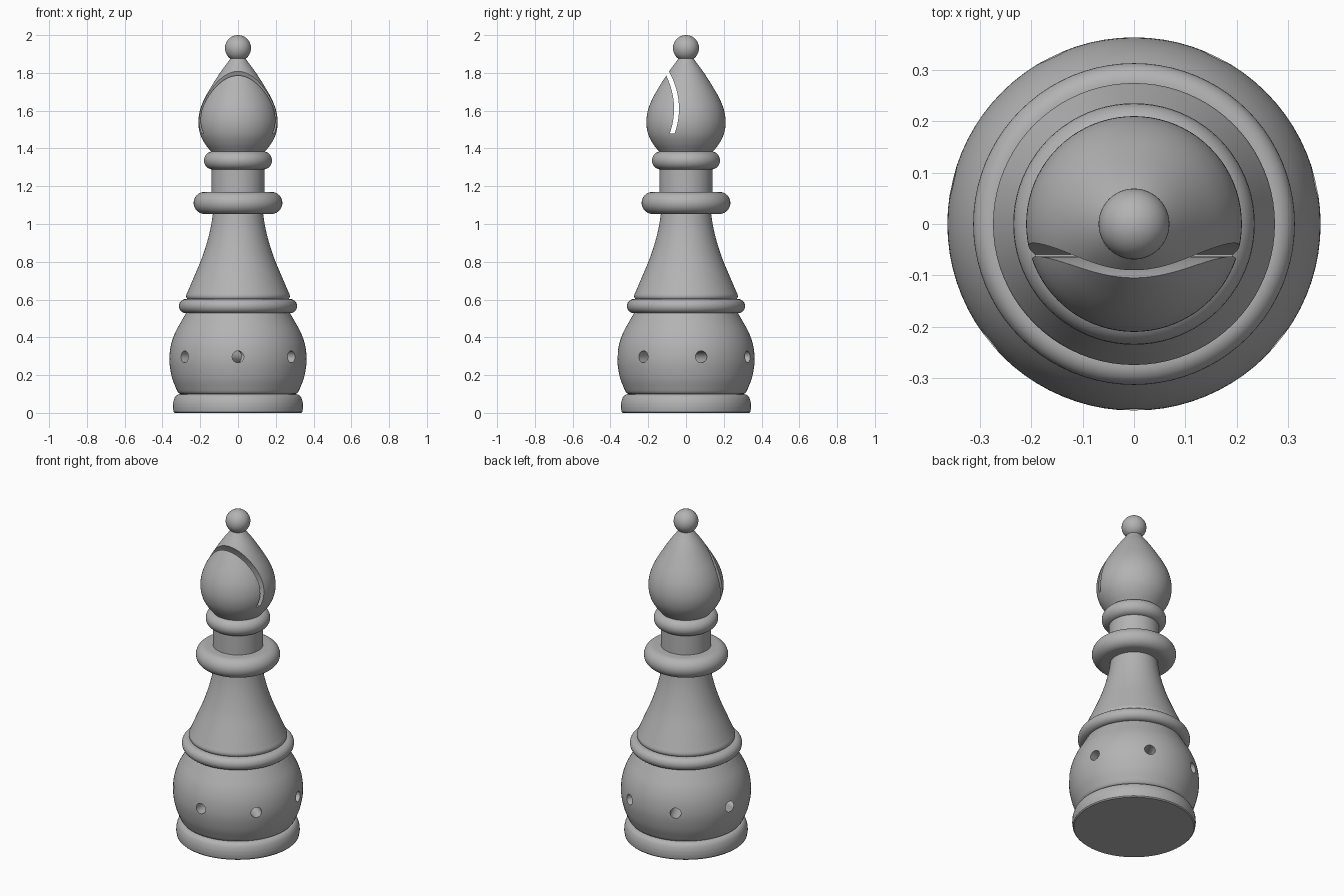
import bpy
import bmesh
from math import sin, cos, pi, radians
from mathutils import Matrix, Vector

SEGMENTS = 80

cube = bpy.data.objects.get("Cube")
if cube:
    bpy.data.objects.remove(cube)

grey = bpy.data.materials.new("plain grey")
grey.use_nodes = True
grey.diffuse_color = (0.45, 0.45, 0.45, 1)
grey.node_tree.nodes["Principled BSDF"].inputs["Base Color"].default_value = (0.45, 0.45, 0.45, 1)


def make_object(name, bm):
    bmesh.ops.recalc_face_normals(bm, faces=bm.faces[:])
    mesh = bpy.data.meshes.new(name)
    bm.to_mesh(mesh)
    bm.free()
    mesh.materials.append(grey)
    obj = bpy.data.objects.new(name, mesh)
    bpy.context.collection.objects.link(obj)
    return obj


def select_only(obj):
    bpy.ops.object.select_all(action='DESELECT')
    obj.select_set(True)
    bpy.context.view_layer.objects.active = obj


def smooth(obj):
    select_only(obj)
    bpy.ops.object.shade_smooth_by_angle(angle=radians(35))


def spline(points, steps=5):
    """Smooth curve through (radius, height) points."""
    p = [Vector(q) for q in points]
    p = [2 * p[0] - p[1]] + p + [2 * p[-1] - p[-2]]
    out = []
    for a, b, c, d in zip(p, p[1:], p[2:], p[3:]):
        for i in range(steps):
            t = i / steps
            out.append(0.5 * (2 * b + (c - a) * t + (2 * a - 5 * b + 4 * c - d) * t * t
                              + (3 * b - a - 3 * c + d) * t ** 3))
    return out + [p[-2]]


def lathe(name, profile):
    """Closed solid of revolution with flat end caps."""
    bm = bmesh.new()
    rings = [[bm.verts.new((r * cos(2 * pi * i / SEGMENTS), r * sin(2 * pi * i / SEGMENTS), z))
              for i in range(SEGMENTS)] for r, z in profile]
    for low, high in zip(rings, rings[1:]):
        for i in range(SEGMENTS):
            j = (i + 1) % SEGMENTS
            bm.faces.new((low[i], low[j], high[j], high[i]))
    bm.faces.new(rings[0])
    bm.faces.new(rings[-1])
    return make_object(name, bm)


def round_ring(name, radius, z0, z1):
    """Disc with a half-round rim."""
    half = (z1 - z0) / 2
    return lathe(name, [(radius - half + half * cos(a), z0 + half + half * sin(a))
                        for a in [pi * (k / 16 - 0.5) for k in range(17)]])


def cut(obj, cutter):
    mod = obj.modifiers.new("cut", 'BOOLEAN')
    mod.operation = 'DIFFERENCE'
    mod.solver = 'EXACT'
    mod.object = cutter
    select_only(obj)
    bpy.ops.object.modifier_apply(modifier=mod.name)
    bpy.data.objects.remove(cutter)


# Foot, rings and collar
parts = [
    lathe("foot", [(0.335, 0), (0.341, 0.006)] + spline(
        [(0.345, 0.03), (0.343, 0.055), (0.335, 0.08), (0.322, 0.095), (0.305, 0.1)])),
    round_ring("waist_ring", 0.313, 0.528, 0.603),
    round_ring("collar", 0.235, 1.053, 1.17),
    lathe("neck", [(0.14, 1.16), (0.14, 1.3)]),
    round_ring("head_ring", 0.18, 1.288, 1.385),
]

# Bulbous body with seven radial drill holes
body = lathe("body", spline(
    [(0.295, 0.099), (0.315, 0.106), (0.33, 0.135), (0.35, 0.19), (0.363, 0.27), (0.357, 0.35),
     (0.335, 0.42), (0.3, 0.485), (0.268, 0.54)]))
for k in range(7):
    bm = bmesh.new()
    turn = Matrix.Rotation(2 * pi * k / 7, 4, 'Z') @ Matrix.Translation((0, -0.25, 0.297))
    bmesh.ops.create_cone(bm, cap_ends=True, segments=24, radius1=0.031, radius2=0.031, depth=0.5,
                          matrix=turn @ Matrix.Rotation(pi / 2, 4, 'X'))
    cut(body, make_object("hole_cutter", bm))
parts.append(body)

# Flared stem
parts.append(lathe("stem", spline(
    [(0.255, 0.598), (0.27, 0.605), (0.274, 0.622), (0.263, 0.65), (0.233, 0.72), (0.195, 0.81),
     (0.165, 0.9), (0.145, 0.98), (0.132, 1.06)])))

# Pointed head with a curved slot
head = lathe("head", spline(
    [(0.14, 1.38), (0.175, 1.425), (0.2, 1.475), (0.21, 1.535), (0.202, 1.6), (0.177, 1.665),
     (0.137, 1.735), (0.092, 1.805), (0.055, 1.855), (0.032, 1.89)]))
heights = [1.48 + 0.4 * k / 20 for k in range(21)]
curve = [(-0.05 - 1.35 * (z - 1.61) ** 2, z) for z in heights]
outline = [(y - 0.013, z) for y, z in curve] + [(y + 0.013, z) for y, z in reversed(curve)]
bm = bmesh.new()
side = bm.faces.new([bm.verts.new((-0.3, y, z)) for y, z in outline])
slab = bmesh.ops.extrude_face_region(bm, geom=[side])
bmesh.ops.translate(bm, vec=(0.6, 0, 0),
                    verts=[v for v in slab["geom"] if isinstance(v, bmesh.types.BMVert)])
cut(head, make_object("slot_cutter", bm))
parts.append(head)

# Ball on top
bm = bmesh.new()
bmesh.ops.create_uvsphere(bm, u_segments=48, v_segments=24, radius=0.069,
                          matrix=Matrix.Translation((0, 0, 1.931)))
parts.append(make_object("finial_ball", bm))

for part in parts:
    smooth(part)
